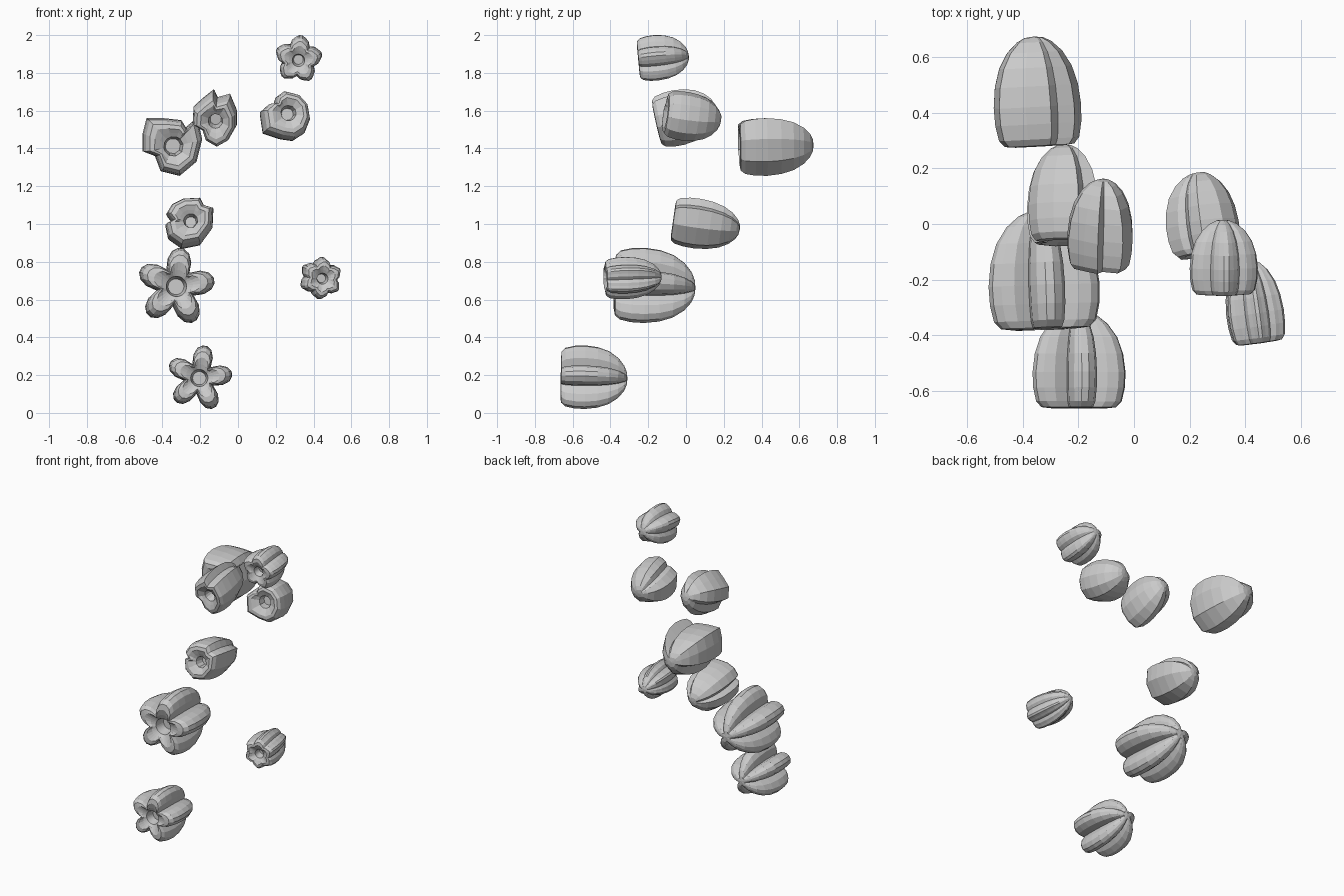
import bpy, bmesh, math
from mathutils import Vector

if "Cube" in bpy.data.objects:
    bpy.data.objects.remove(bpy.data.objects["Cube"])

# Lengthwise profile: (position along axis, outline scale, blend towards a round section)
PROFILE = [(.22, .20, 1), (.06, .26, 1), (.025, .42, .6), (-.01, .62, .15), (0, .80, 0),
           (.06, .92, 0), (.2, .985, 0), (.36, 1, 0), (.55, .95, 0), (.72, .83, 0),
           (.86, .63, 0), (.95, .40, 0), (.99, .2, .3)]


def star(n, radius, notch, offset):
    """Blunt lobed outline with sharp grooves."""
    lobe = [(0, notch), (.17, notch + (1 - notch) * .5), (.31, .92), (.44, 1), (.56, 1),
            (.69, .92), (.83, notch + (1 - notch) * .5)]
    pts = []
    for k in range(n):
        for f, r in lobe:
            a = math.radians(offset) + (k + f - .5) * math.tau / n
            pts.append((radius * r * math.cos(a), radius * r * math.sin(a)))
    return pts


def build_pod(name, front, back, outline, absolute=False):
    front, back = Vector(front), Vector(back)
    axis = back - front
    rot = Vector((0, 1, 0)).rotation_difference(axis.normalized())
    if absolute:
        mid = front + axis * .35
        outline = [(x - mid.x, z - mid.z) for x, z in outline]
    outline = sorted(outline, key=lambda p: math.atan2(p[1], p[0]))
    radius = max(math.hypot(*p) for p in outline)
    bm = bmesh.new()
    rings = []
    for t, s, b in PROFILE:
        ring = []
        for x, z in outline:
            d = math.hypot(x, z)
            k = s * ((1 - b) + b * radius / d)
            ring.append(bm.verts.new(front + axis * t + rot @ Vector((x * k, 0, z * k))))
        rings.append(ring)
    n = len(outline)
    for r0, r1 in zip(rings, rings[1:]):
        for i in range(n):
            j = (i + 1) % n
            bm.faces.new((r0[i], r0[j], r1[j], r1[i]))
    # hole floor and rear tip
    bm.faces.new(rings[0])
    tip = bm.verts.new(back)
    for i in range(n):
        bm.faces.new((rings[-1][i], rings[-1][(i + 1) % n], tip))
    bmesh.ops.recalc_face_normals(bm, faces=bm.faces)
    mesh = bpy.data.meshes.new(name)
    bm.to_mesh(mesh)
    bm.free()
    bpy.context.collection.objects.link(bpy.data.objects.new(name, mesh))


# Lobed pods
build_pod("top_pod", (.32, -.25, 1.865), (.32, .015, 1.89), star(5, .127, .7, 12))
build_pod("small_ribbed_pod", (.45, -.425, .71), (.41, -.13, .72), star(6, .112, .76, 25))
build_pod("large_star_pod", (-.325, -.375, .67), (-.34, .05, .66), star(5, .208, .5, 10))
build_pod("bottom_star_pod", (-.205, -.66, .185), (-.205, -.31, .18), star(5, .175, .48, 8))

# Rounded pods with a few irregular seams
build_pod("upper_right_pod", (.27, -.105, 1.59), (.23, .185, 1.55),
          [(.24, 1.70), (.32, 1.68), (.365, 1.63), (.378, 1.55), (.35, 1.48), (.29, 1.44),
           (.22, 1.45), (.13, 1.48), (.115, 1.59), (.16, 1.63), (.19, 1.635), (.2, 1.67)], True)
build_pod("upper_middle_pod", (-.12, -.155, 1.54), (-.11, .16, 1.61),
          [(-.13, 1.71), (-.11, 1.665), (-.04, 1.685), (-.005, 1.60), (-.005, 1.53), (-.05, 1.45),
           (-.11, 1.415), (-.17, 1.45), (-.19, 1.51), (-.24, 1.54), (-.235, 1.62), (-.18, 1.67)], True)
build_pod("rear_pod", (-.34, .285, 1.41), (-.36, .675, 1.42),
          [(-.485, 1.56), (-.39, 1.56), (-.3, 1.55), (-.275, 1.51), (-.215, 1.56), (-.19, 1.45),
           (-.22, 1.33), (-.31, 1.255), (-.41, 1.28), (-.44, 1.36), (-.505, 1.385), (-.505, 1.48)], True)
build_pod("middle_pod", (-.25, -.065, 1.02), (-.25, .285, .97),
          [(-.29, 1.13), (-.2, 1.135), (-.18, 1.095), (-.13, 1.08), (-.135, .98), (-.2, .89),
           (-.3, .87), (-.37, .92), (-.385, .99), (-.35, 1.01), (-.38, 1.05), (-.35, 1.10)], True)
